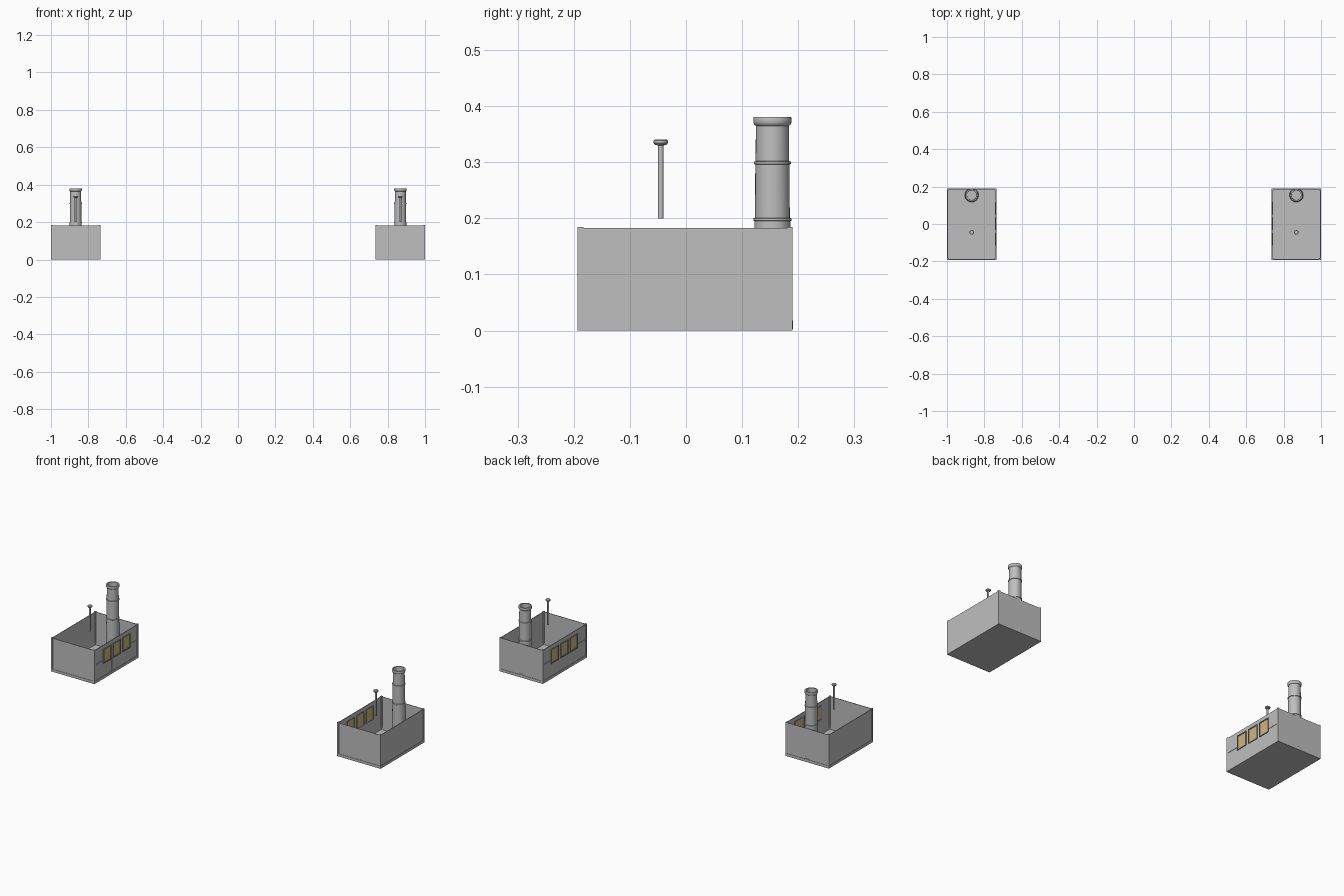
import bpy, bmesh, math
from mathutils import Matrix

if "Cube" in bpy.data.objects:
    bpy.data.objects.remove(bpy.data.objects["Cube"])


def material(name, rgb):
    m = bpy.data.materials.new(name)
    m.diffuse_color = (*rgb, 1)
    m.use_nodes = True
    m.node_tree.nodes["Principled BSDF"].inputs["Base Color"].default_value = m.diffuse_color
    return m


GREY = material("wall grey", (0.52, 0.52, 0.52))
FRAME = material("frame grey", (0.3, 0.3, 0.3))
GLASS = material("amber glass", (0.62, 0.46, 0.2))
CX = 0.868                       # centre of each cabin
X0, X1 = 0.738, 0.998            # inner and outer wall planes
Y0, Y1 = -0.191, 0.188           # front and back wall planes


def finish(bm, name, mat):
    mesh = bpy.data.meshes.new(name)
    bmesh.ops.recalc_face_normals(bm, faces=bm.faces)
    bm.to_mesh(mesh)
    bm.free()
    ob = bpy.data.objects.new(name, mesh)
    bpy.context.collection.objects.link(ob)
    mesh.materials.append(mat)
    return ob


def boxes(name, mat, side, spans):
    """Boxes given as (x0, x1, y0, y1, z0, z1), mirrored by side."""
    bm = bmesh.new()
    for a, b, c, d, e, f in spans:
        m = Matrix.Translation((side * (a + b) / 2, (c + d) / 2, (e + f) / 2))
        m = m @ Matrix.Diagonal((b - a, d - c, f - e, 1))
        bmesh.ops.create_cube(bm, size=1, matrix=m)
    return finish(bm, name, mat)


def lathe(name, mat, x, y, profile, n=24):
    """Spin a (radius, height) profile about a vertical axis."""
    bm = bmesh.new()
    vs = [bm.verts.new((r, 0, z)) for r, z in profile]
    es = [bm.edges.new(p) for p in zip(vs, vs[1:])]
    bmesh.ops.spin(bm, geom=vs + es, axis=(0, 0, 1), cent=(0, 0, 0),
                   steps=n, angle=2 * math.pi)
    bmesh.ops.remove_doubles(bm, verts=bm.verts, dist=1e-5)
    bmesh.ops.translate(bm, verts=bm.verts, vec=(x, y, 0))
    ob = finish(bm, name, mat)
    bpy.context.view_layer.objects.active = ob
    ob.select_set(True)
    bpy.ops.object.shade_smooth_by_angle(angle=math.radians(35))
    ob.select_set(False)


for side, label in ((-1, "left"), (1, "right")):
    # open-topped cabin: thin walls and floor
    t = 0.003
    boxes(label + "_cabin_walls", GREY, side, [
        (X0, X1, Y0, Y0 + t, 0, 0.183), (X0, X1, Y1 - t, Y1, 0, 0.183),
        (X0, X0 + t, Y0, Y1, 0, 0.183), (X1 - t, X1, Y0, Y1, 0, 0.183)])
    boxes(label + "_floor", GREY, side, [(X0, X1, Y0, Y1, 0, t)])

    # corner posts above a low skirt
    p, o = 0.008, 0.002
    boxes(label + "_corner_posts", GREY, side, [
        (x, x + p + o, y, y + p + o, 0.014, 0.185)
        for x in (X0 - o, X1 - p) for y in (Y0 - o, Y1 - p)])
    boxes(label + "_skirt", GREY, side, [
        (X0 - o, X1 + o, Y0 - o, Y0, 0, 0.014), (X0 - o, X1 + o, Y1, Y1 + o, 0, 0.014),
        (X0 - o, X0, Y0, Y1, 0, 0.014), (X1, X1 + o, Y0, Y1, 0, 0.014)])

    # three framed windows on the wall facing the centre
    panes, frames = [], []
    w, z0, z1, b = 0.028, 0.088, 0.156, 0.005
    xa, xb = X0 - 0.004, X0 + t + 0.002
    for y in (-0.081, 0.002, 0.084):
        panes.append((X0 - 0.001, X0 + t + 0.001, y - w, y + w, z0, z1))
        frames += [(xa, xb, y - w - b, y - w, z0 - b, z1 + b),
                   (xa, xb, y + w, y + w + b, z0 - b, z1 + b),
                   (xa, xb, y - w, y + w, z0 - b, z0),
                   (xa, xb, y - w, y + w, z1, z1 + b)]
    boxes(label + "_window_panes", GLASS, side, panes)
    boxes(label + "_window_frames", FRAME, side, frames)

    # thin battens beside and below the windows
    boxes(label + "_wall_battens", GREY, side, [
        (X0 - o, X0, Y0 + p, -0.114, 0.099, 0.103),
        (X0 - o, X0, 0.117, Y1 - p, 0.099, 0.103),
        (X0 - o, X0, -0.042, -0.038, 0.014, 0.083)])

    # banded hollow chimney and slim capped vent
    lathe(label + "_chimney", GREY, side * CX, 0.154, [
        (0.037, 0.003), (0.037, 0.017), (0.0345, 0.019), (0.032, 0.195),
        (0.034, 0.196), (0.034, 0.2), (0.031, 0.201), (0.0305, 0.296),
        (0.033, 0.297), (0.033, 0.301), (0.030, 0.302), (0.0295, 0.365),
        (0.032, 0.367), (0.034, 0.371), (0.034, 0.379), (0.033, 0.381),
        (0.026, 0.381), (0.025, 0.36), (0.025, 0.32), (0, 0.32)], 32)
    lathe(label + "_vent_pipe", GREY, side * CX, -0.045, [
        (0, 0.2), (0.005, 0.2), (0.005, 0.33), (0.010, 0.331),
        (0.0125, 0.334), (0.0125, 0.339), (0.010, 0.341), (0, 0.341)], 16)
